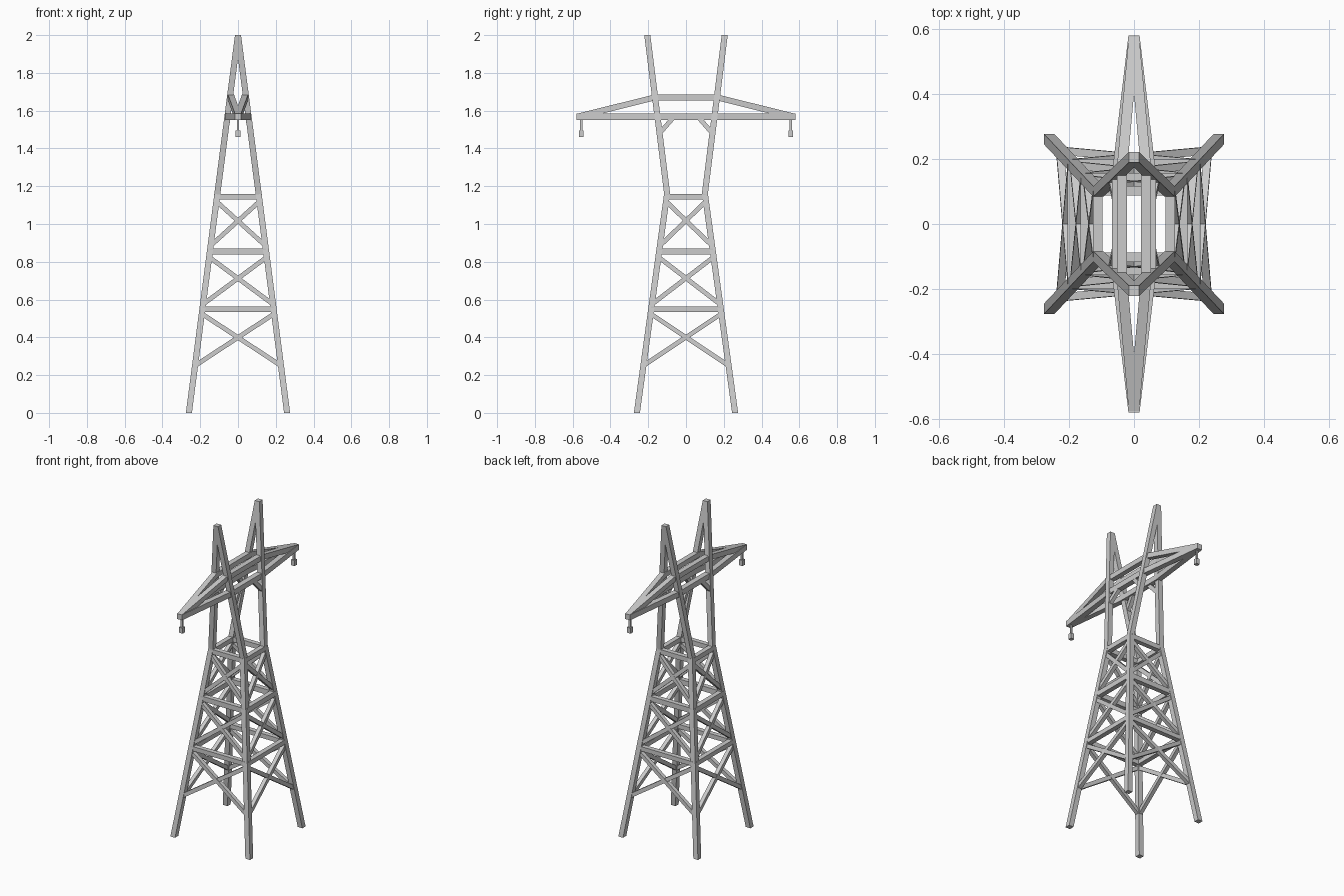
import bpy
from mathutils import Vector

if "Cube" in bpy.data.objects:
    bpy.data.objects.remove(bpy.data.objects["Cube"])

X, Y, Z = Vector((1, 0, 0)), Vector((0, 1, 0)), Vector((0, 0, 1))


def sweep(name, points, u, v):
    """Rectangular bar along a path; u and v are half-width vectors of its section."""
    verts, faces = [], []
    for p in points:
        p = Vector(p)
        verts += [p - u - v, p + u - v, p + u + v, p - u + v]
    n = len(points)
    for i in range(n - 1):
        for k in range(4):
            a, b = i * 4 + k, i * 4 + (k + 1) % 4
            faces.append((a, b, b + 4, a + 4))
    faces += [(3, 2, 1, 0), tuple(range(4 * n - 4, 4 * n))]
    mesh = bpy.data.meshes.new(name)
    mesh.from_pydata([tuple(q) for q in verts], [], faces)
    # consistent outward normals
    import bmesh
    bm = bmesh.new()
    bm.from_mesh(mesh)
    bmesh.ops.recalc_face_normals(bm, faces=bm.faces)
    bm.to_mesh(mesh)
    bm.free()
    ob = bpy.data.objects.new(name, mesh)
    bpy.context.collection.objects.link(ob)
    return ob


def leg(z):
    """Leg centre at height z, in the +x +y corner."""
    x = 0.26 * (1 - z / 2)
    y = 0.26 - 0.16 * z / 1.16 if z < 1.16 else 0.10 + 0.105 * (z - 1.16) / 0.84
    return Vector((x, y, z))


def corner(z, sx, sy):
    p = leg(z)
    return Vector((p.x * sx, p.y * sy, z))


def strut(name, a, b, normal, wide, deep):
    """Straight bar lying in a tower face with the given normal."""
    side = (b - a).cross(normal).normalized() * wide
    return sweep(name, [a, b], side, normal * deep)


# Four legs, bent outwards above the waist
for sx in (-1, 1):
    for sy in (-1, 1):
        sweep("leg", [corner(z, sx, sy) for z in (0, 1.16, 2)], X * 0.016, Y * 0.016)

# Horizontal rings and crossed braces on all four faces
rings = ((0.548, 0.014), (0.855, 0.016), (1.145, 0.015))
panels = ((0.25, 0.525), (0.575, 0.825), (0.885, 1.12))
for s in (-1, 1):
    for ends, normal in ((((-1, s), (1, s)), Y), (((s, -1), (s, 1)), X)):
        e0, e1 = ends
        for z, h in rings:
            strut("ring_bar", corner(z, *e0), corner(z, *e1), normal, h, 0.015)
        for lo, hi in panels:
            strut("cross_brace", corner(lo, *e0), corner(hi, *e1), normal, 0.012, 0.012)
            strut("cross_brace", corner(lo, *e1), corner(hi, *e0), normal, 0.012, 0.012)

# Crossarm chords, meeting at the tips
for s in (-1, 1):
    sweep("lower_chord", [(0, -0.58, 1.567), (s * 0.05, -0.16, 1.567),
                          (s * 0.05, 0.16, 1.567), (0, 0.58, 1.567)], X * 0.017, Z * 0.017)
    sweep("upper_chord", [(0, -0.575, 1.568), (s * 0.037, -0.17, 1.669),
                          (s * 0.037, 0.17, 1.669), (0, 0.575, 1.568)], X * 0.016, Z * 0.016)
    # Knee braces under the crossarm
    for t in (-1, 1):
        strut("knee_brace", corner(1.48, s, t), Vector((s * 0.053, t * 0.07, 1.56)),
              X, 0.012, 0.012)

# Hanging insulators
for t in (-1, 1):
    y = t * 0.555
    sweep("insulator_rod", [(0, y, 1.56), (0, y, 1.49)], X * 0.006, Y * 0.006)
    sweep("insulator_block", [(0, y, 1.495), (0, y, 1.46)], X * 0.012, Y * 0.012)
